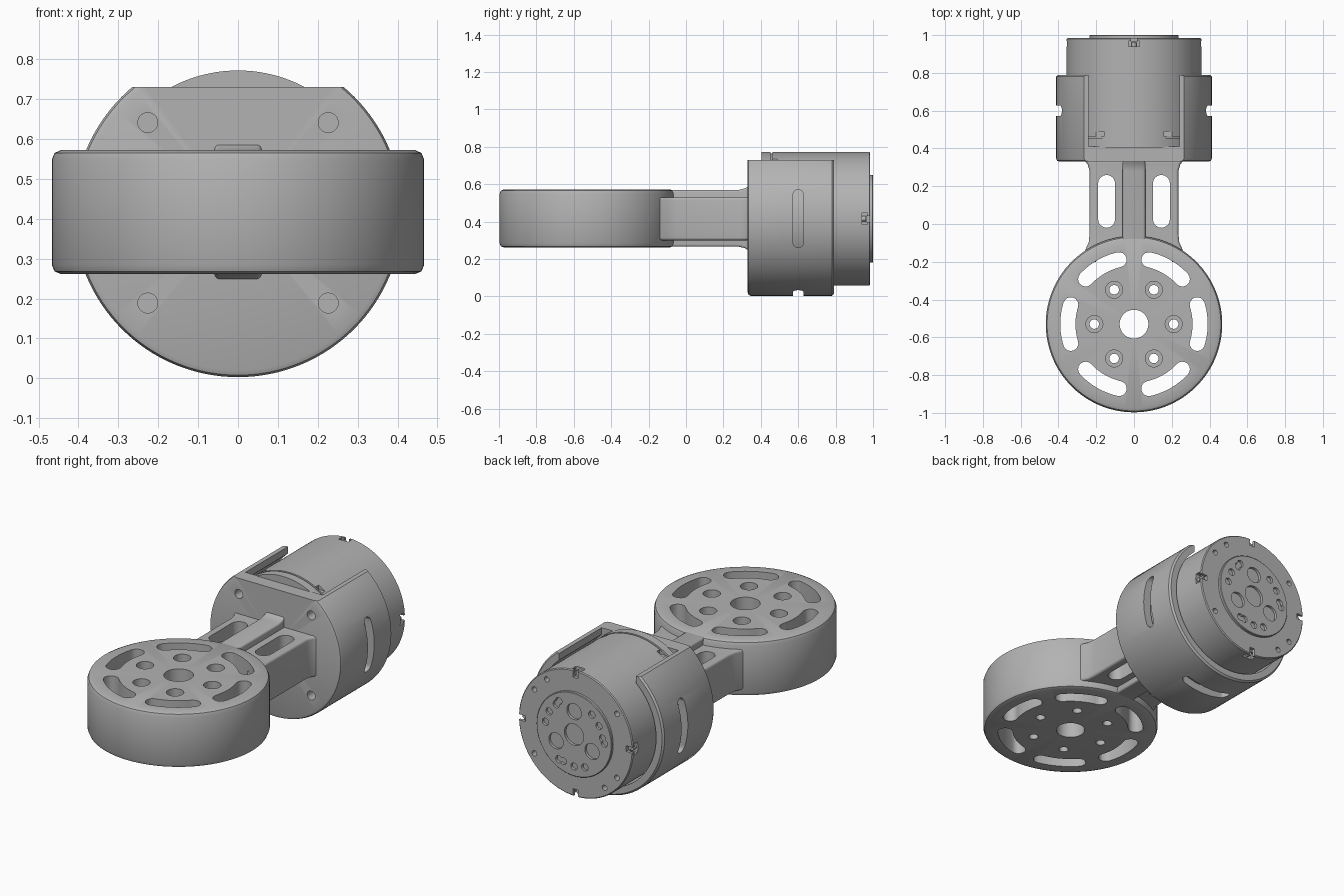
import bpy, bmesh
from math import pi, sin, cos, radians
from mathutils import Matrix, Vector

if "Cube" in bpy.data.objects:
    bpy.data.objects.remove(bpy.data.objects["Cube"])

grey = bpy.data.materials.new("machined grey")
grey.use_nodes = True
COLOUR = (0.45, 0.45, 0.45, 1)
grey.diffuse_color = COLOUR
grey.node_tree.nodes["Principled BSDF"].inputs["Base Color"].default_value = COLOUR

AXIS = 0.415                     # height of the motor axis
HUB = Matrix.Translation((0, -0.53, 0))
ALONG_Y = Matrix.Translation((0, 0, AXIS)) @ Matrix.Rotation(-pi / 2, 4, 'X')
ALONG_X = Matrix.Rotation(pi / 2, 4, 'Y')


def polar(r, degrees):
    a = radians(degrees)
    return r * cos(a), r * sin(a)


def move(x, y, z=0):
    return Matrix.Translation((x, y, z))


def lathe(bm, profile, matrix, steps=96):
    """Solid of revolution about local z from (radius, height) points."""
    verts = [bm.verts.new((r, 0, h)) for r, h in profile]
    edges = [bm.edges.new(p) for p in zip(verts, verts[1:])]
    out = bmesh.ops.spin(bm, geom=verts + edges, axis=(0, 0, 1), cent=(0, 0, 0),
                         angle=2 * pi, steps=steps, use_duplicate=False)
    ring = {v for v in bm.verts if not v.tag}
    bmesh.ops.remove_doubles(bm, verts=list(ring), dist=1e-5)
    fresh = [v for v in bm.verts if not v.tag]
    bmesh.ops.transform(bm, matrix=matrix, verts=fresh)
    for v in fresh:
        v.tag = True


def rod(bm, r, z0, z1, matrix, steps=32):
    lathe(bm, [(0, z0), (r, z0), (r, z1), (0, z1)], matrix, steps)


def prism(bm, outline, z0, z1, matrix=Matrix()):
    """Extrude a flat outline along local z."""
    low = [bm.verts.new(matrix @ Vector((x, y, z0))) for x, y in outline]
    high = [bm.verts.new(matrix @ Vector((x, y, z1))) for x, y in outline]
    bm.faces.new(low[::-1])
    bm.faces.new(high)
    n = len(low)
    for i in range(n):
        j = (i + 1) % n
        bm.faces.new((low[i], low[j], high[j], high[i]))
    for v in low + high:
        v.tag = True


def rect(x0, x1, y0, y1):
    return [(x0, y0), (x1, y0), (x1, y1), (x0, y1)]


def capsule(length, r):
    """Rounded slot outline, long along local x."""
    h = length / 2 - r
    ends = []
    for side, start in ((1, -90), (-1, 90)):
        for k in range(9):
            x, y = polar(r, start + k * 22.5)
            ends.append((x + side * h, y))
    return ends


def arc_slot(r, half_width, half_angle, centre):
    """Slot bent around the origin, with round ends."""
    pts = [polar(r + half_width, centre - half_angle + k * half_angle / 6) for k in range(13)]
    for sign in (1, -1):
        cx, cy = polar(r, centre + sign * half_angle)
        start = centre + half_angle if sign > 0 else centre - half_angle + 180
        for k in range(1, 8):
            x, y = polar(half_width, start + k * 22.5)
            pts.append((cx + x, cy + y))
        if sign > 0:
            pts += [polar(r - half_width, centre + half_angle - k * half_angle / 6) for k in range(13)]
    return pts


def mesh_object(name, bm):
    bmesh.ops.recalc_face_normals(bm, faces=bm.faces)
    mesh = bpy.data.meshes.new(name)
    bm.to_mesh(mesh)
    bm.free()
    ob = bpy.data.objects.new(name, mesh)
    bpy.context.scene.collection.objects.link(ob)
    return ob


def part(name, bm, cuts=None, bevel=0):
    ob = mesh_object(name, bm)
    ob.data.materials.append(grey)
    cutter = None
    if bevel:
        mod = ob.modifiers.new("soft edges", 'BEVEL')
        mod.width, mod.segments, mod.limit_method = bevel, 4, 'ANGLE'
    if cuts:
        cutter = mesh_object(name + "_cutter", cuts)
        mod = ob.modifiers.new("cuts", 'BOOLEAN')
        mod.object, mod.operation, mod.solver = cutter, 'DIFFERENCE', 'EXACT'
        mod.use_self = True
    graph = bpy.context.evaluated_depsgraph_get()
    baked = bpy.data.meshes.new_from_object(ob.evaluated_get(graph))
    ob.modifiers.clear()
    ob.data = baked
    if cutter:
        bpy.data.objects.remove(cutter)
    bpy.ops.object.select_all(action='DESELECT')
    bpy.context.view_layer.objects.active = ob
    ob.select_set(True)
    bpy.ops.object.shade_smooth_by_angle(angle=radians(32))
    return ob


# Round hub with bore, counterbored screw holes and curved slots
bm, cuts = bmesh.new(), bmesh.new()
lathe(bm, [(0, 0.262), (0.445, 0.262), (0.46, 0.268), (0.467, 0.285), (0.467, 0.548),
           (0.46, 0.565), (0.445, 0.572), (0, 0.572)], HUB, 128)
rod(cuts, 0.076, 0, 1, HUB, 48)
for a in range(0, 360, 60):
    x, y = polar(0.21, a)
    lathe(cuts, [(0, 0), (0.025, 0), (0.025, 0.42), (0.045, 0.42), (0.045, 1), (0, 1)],
          HUB @ move(x, y), 32)
    prism(cuts, arc_slot(0.35, 0.04, 17, a), 0, 1, HUB)
part("hub", bm, cuts)

# Arm with two long windows
bm, cuts = bmesh.new(), bmesh.new()
side = [(0.27, -0.2), (0.255, -0.13), (0.24, -0.1), (0.235, -0.05), (0.235, 0.28),
        (0.245, 0.315), (0.265, 0.34)]
prism(bm, side + [(-x, y) for x, y in reversed(side)], 0.3, 0.53)
for s in (-1, 1):
    prism(cuts, capsule(0.28, 0.045), 0, 1, move(s * 0.145, 0.12) @ Matrix.Rotation(pi / 2, 4, 'Z'))
    prism(cuts, rect(-0.2, 0.2, -1, -0.15), 0, 1)
part("arm", bm, cuts, 0.018)

# Central rib, flaring where it meets the motor cup
bm = bmesh.new()
rib = [(-0.1, 0.266), (0.28, 0.266), (0.315, 0.258), (0.335, 0.245)]
prism(bm, rib + [(y, 0.835 - z) for y, z in reversed(rib)], -0.06, 0.06,
      Matrix(((0, 0, 1, 0), (1, 0, 0, 0), (0, 1, 0, 0), (0, 0, 0, 1))))
part("centre_rib", bm, None, 0.015)

# Motor cup: open at the top, slotted on three sides
bm, cuts = bmesh.new(), bmesh.new()
lathe(bm, [(0, 0.33), (0.395, 0.33), (0.407, 0.335), (0.412, 0.347), (0.412, 0.78),
           (0.403, 0.79), (0.366, 0.79), (0.366, 0.41), (0, 0.41)], ALONG_Y, 128)
prism(cuts, rect(-1, 1, 0, 1), 0.73, 1)
prism(cuts, rect(-0.24, 0.24, 0.41, 1), 0.5, 0.9)
prism(cuts, capsule(0.31, 0.028), -1, 1, move(0, 0.6, AXIS) @ ALONG_X)
prism(cuts, capsule(0.31, 0.028), -0.1, 0.2, move(0, 0.6))
for a in range(45, 360, 90):
    x, y = polar(0.32, a)
    rod(cuts, 0.025, 0.2, 0.5, ALONG_Y @ move(x, y))
part("motor_cup", bm, cuts)

# Motor body with a seam groove, rim notches and rear screw holes
bm, cuts = bmesh.new(), bmesh.new()
lathe(bm, [(0, 0.405), (0.357, 0.405), (0.357, 0.452), (0.35, 0.453), (0.35, 0.462),
           (0.357, 0.463), (0.357, 0.98), (0.352, 0.985), (0, 0.985)], ALONG_Y, 128)
for a in range(0, 360, 90):
    turn = ALONG_Y @ Matrix.Rotation(radians(a), 4, 'Z')
    prism(cuts, rect(0.325, 0.4, -0.03, 0.03), 0.94, 0.97, turn)
    prism(cuts, rect(0.315, 0.4, -0.016, 0.016), 0.965, 1.1, turn)
    for b in (35, 55):
        x, y = polar(0.315, b)
        if b == 35 or a % 180:
            rod(cuts, 0.015, 0.95, 1.1, turn @ move(x, y), 20)
for s in (-1, 1):
    prism(cuts, rect(s * 0.185 - 0.025, s * 0.185 + 0.025, 0.463, 0.49), 0.71, 0.9)
part("motor_body", bm, cuts)

# Output flange with bore, three large pockets and a ring of threaded holes
bm, cuts = bmesh.new(), bmesh.new()
lathe(bm, [(0, 0.97), (0.235, 0.97), (0.235, 0.997), (0.232, 1), (0, 1)], ALONG_Y, 96)
rod(cuts, 0.06, 0.978, 1.1, ALONG_Y, 40)
for a in range(30, 360, 120):
    x, y = polar(0.13, a + 240)
    rod(cuts, 0.045, 0.975, 1.1, ALONG_Y @ move(x, y))
    for b in (-82, -60, -38, 30, 90):
        x, y = polar(0.18 if b < 0 else 0.19, a + 240 + b)
        if b != 90:
            rod(cuts, 0.02, 0.975, 1.1, ALONG_Y @ move(x, y), 24)
part("output_flange", bm, cuts)

# Small screws seated in the rim notches
bm = bmesh.new()
for a in range(0, 360, 90):
    x, y = polar(0.335, a)
    rod(bm, 0.014, 0.935, 0.962, ALONG_Y @ move(x, y), 20)
part("rim_screws", bm)
